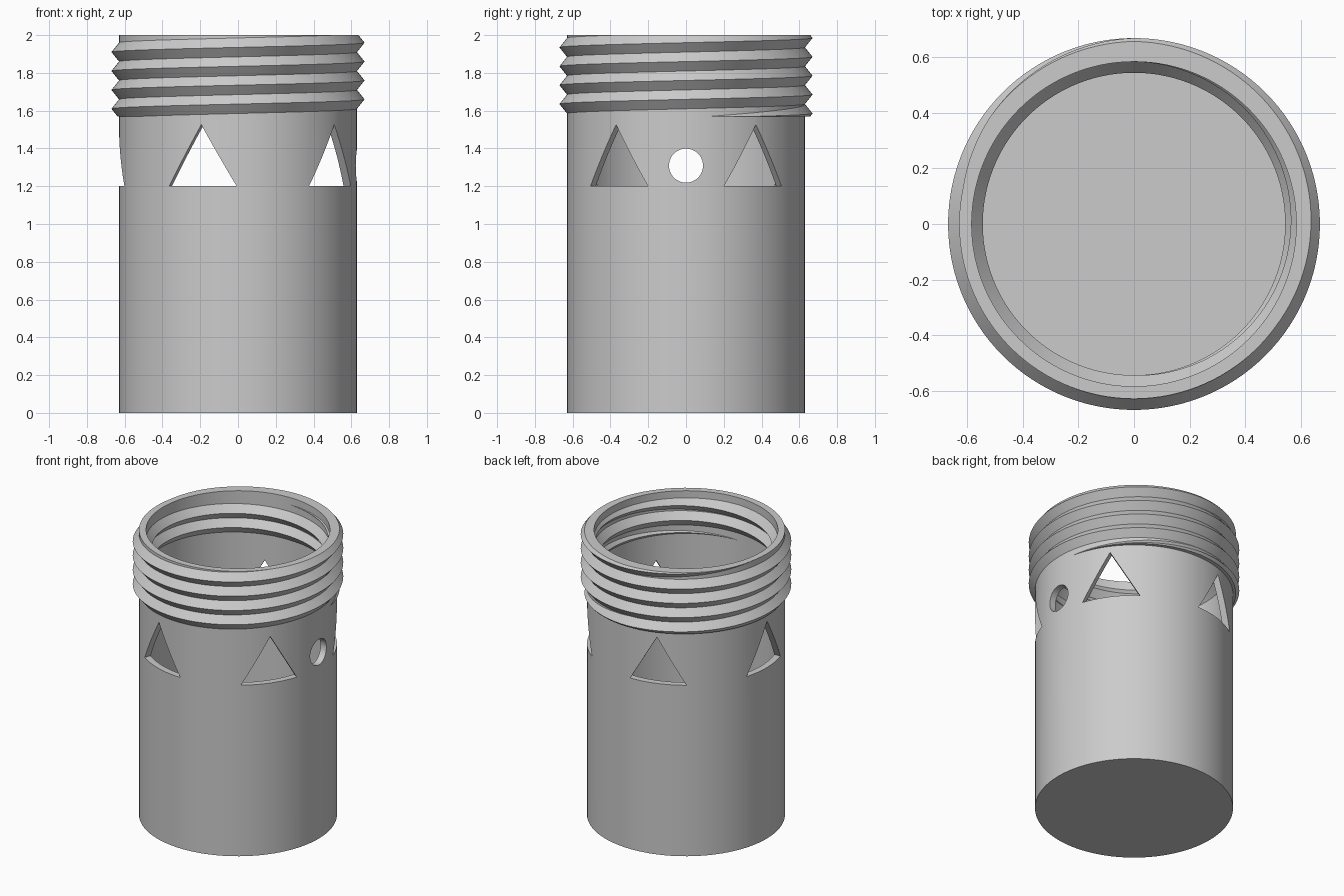
import bpy, bmesh
from math import pi, tau, sin, cos
from mathutils import Vector

cube = bpy.data.objects.get("Cube")
if cube:
    bpy.data.objects.remove(cube)

SEG = 120                      # sides around the body
OUTER, INNER, TOP = 0.63, 0.585, 2.0
FLOOR = 0.045
PITCH, DEPTH = 0.1, 0.04

grey = bpy.data.materials.new("light_grey")
grey.use_nodes = True
colour = (0.6, 0.6, 0.6, 1)
grey.diffuse_color = colour
grey.node_tree.nodes["Principled BSDF"].inputs["Base Color"].default_value = colour


def polar(radius, angle, z):
    return Vector((radius * cos(angle), radius * sin(angle), z))


def make(name, bm):
    bmesh.ops.recalc_face_normals(bm, faces=bm.faces)
    mesh = bpy.data.meshes.new(name)
    bm.to_mesh(mesh)
    bm.free()
    mesh.materials.append(grey)
    obj = bpy.data.objects.new(name, mesh)
    bpy.context.collection.objects.link(obj)
    return obj


def smooth(obj):
    bpy.ops.object.select_all(action='DESELECT')
    obj.select_set(True)
    bpy.context.view_layer.objects.active = obj
    bpy.ops.object.shade_smooth_by_angle(angle=pi / 9)


def bridge(bm, a, b):
    for i in range(len(a)):
        j = (i + 1) % len(a)
        bm.faces.new((a[i], a[j], b[j], b[i]))


def prism(bm, angle, z, radius, sides):
    """Radial cutter through one side of the wall, one corner up."""
    tangent, up = polar(1, angle + pi / 2, 0), Vector((0, 0, 1))
    rings = []
    for r in (0.35, 0.9):
        centre = polar(r, angle, z)
        rings.append([bm.verts.new(centre + radius * (
            sin(tau * k / sides) * tangent + cos(tau * k / sides) * up))
            for k in range(sides)])
    bridge(bm, *rings)
    for ring in rings:
        bm.faces.new(ring)


def thread(name, wall, side, start, z0, turns, taper):
    """Helical ridge on the wall; side is 1 for outward, -1 for inward."""
    bm = bmesh.new()
    steps = int(turns * SEG)
    rings = []
    for i in range(steps + 1):
        t = i / SEG
        size = max(0.005, min(1, t / taper, (turns - t) / taper))
        half = PITCH / 2 * size
        angle, z = start + tau * t, z0 + PITCH * t
        root = wall - side * 0.01
        points = ((root, -half), (wall, -half),
                  (wall + side * DEPTH * size, 0), (wall, half), (root, half))
        rings.append([bm.verts.new(polar(r, angle, z + dz)) for r, dz in points])
    for a, b in zip(rings, rings[1:]):
        bridge(bm, a, b)
    bm.faces.new(rings[0])
    bm.faces.new(rings[-1])
    # Trim flush with the rim and with the underside of the threaded collar
    for z, direction in ((TOP, 1), (1.57, -1)):
        cut = bmesh.ops.bisect_plane(
            bm, geom=bm.verts[:] + bm.edges[:] + bm.faces[:],
            plane_co=(0, 0, z), plane_no=(0, 0, direction), clear_outer=True)
        edges = [e for e in cut["geom_cut"] if isinstance(e, bmesh.types.BMEdge)]
        if edges:
            bmesh.ops.holes_fill(bm, edges=edges, sides=0)
    smooth(make(name, bm))


# Hollow body with a closed floor
bm = bmesh.new()
rings = [[bm.verts.new(polar(r, tau * k / SEG, z)) for k in range(SEG)]
         for r, z in ((OUTER, 0), (OUTER, TOP), (INNER, TOP), (INNER, FLOOR))]
for a, b in zip(rings, rings[1:]):
    bridge(bm, a, b)
bm.faces.new(rings[0])
bm.faces.new(rings[-1])
body = make("body", bm)

# Five triangular windows and one round hole
bm = bmesh.new()
for k in range(5):
    prism(bm, pi / 5 + tau * k / 5, 1.309, 0.217, 3)
prism(bm, 0, 1.309, 0.09, 48)
cutter = make("window_cutter", bm)
cutter.hide_render = True

mod = body.modifiers.new("windows", 'BOOLEAN')
mod.operation, mod.solver, mod.object = 'DIFFERENCE', 'EXACT', cutter
bpy.context.view_layer.objects.active = body
bpy.ops.object.modifier_apply(modifier=mod.name)
bpy.data.objects.remove(cutter)
smooth(body)

# Screw threads outside and inside the collar
thread("outer_thread", OUTER, 1, 0, 1.56, 4.5, 0.25)
thread("inner_thread", INNER, -1, -pi / 2, 1.70, 2.5, 0.5)
